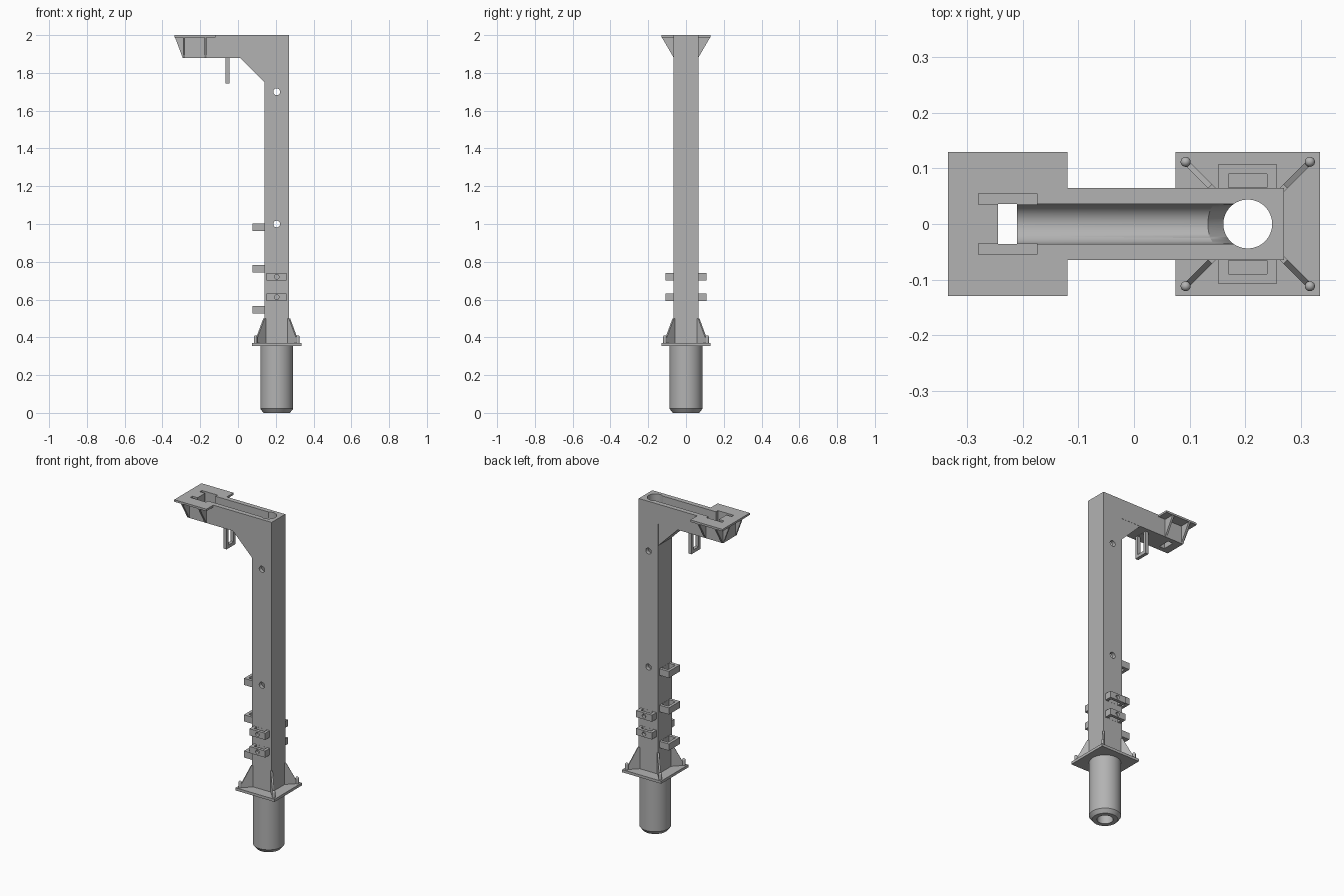
import bpy, bmesh, math
from mathutils import Matrix, Vector

if "Cube" in bpy.data.objects:
    bpy.data.objects.remove(bpy.data.objects["Cube"])

steel = bpy.data.materials.new("grey_steel")
steel.use_nodes = True
GREY = (0.45, 0.45, 0.45, 1)
steel.diffuse_color = GREY
steel.node_tree.nodes["Principled BSDF"].inputs["Base Color"].default_value = GREY

PX = 0.205      # post axis
HALF = 0.065    # post half width
BORE = 0.044


def finish(name, bm):
    bmesh.ops.recalc_face_normals(bm, faces=bm.faces)
    me = bpy.data.meshes.new(name)
    bm.to_mesh(me)
    bm.free()
    me.materials.append(steel)
    ob = bpy.data.objects.new(name, me)
    bpy.context.scene.collection.objects.link(ob)
    return ob


def box(name, x, y, z):
    bm = bmesh.new()
    bmesh.ops.create_cube(bm, size=1)
    for v in bm.verts:
        v.co = Vector((r[0] + (c + 0.5) * (r[1] - r[0]) for r, c in zip((x, y, z), v.co)))
    return finish(name, bm)


def prism(name, pts, origin, u, v, depth):
    """Profile in the u-v plane, extruded evenly both ways along its normal."""
    u, v, o = Vector(u).normalized(), Vector(v).normalized(), Vector(origin)
    n = u.cross(v)
    bm = bmesh.new()
    f = bm.faces.new([bm.verts.new(o + u * a + v * b - n * depth / 2) for a, b in pts])
    new = bmesh.ops.extrude_face_region(bm, geom=[f])["geom"]
    bmesh.ops.translate(bm, vec=n * depth, verts=[g for g in new if isinstance(g, bmesh.types.BMVert)])
    return finish(name, bm)


def rod(name, a, b, r, segs=48):
    a, b = Vector(a), Vector(b)
    bm = bmesh.new()
    rot = (b - a).to_track_quat('Z', 'Y').to_matrix().to_4x4()
    bmesh.ops.create_cone(bm, cap_ends=True, segments=segs, radius1=r, radius2=r,
                          depth=(b - a).length, matrix=Matrix.Translation((a + b) / 2) @ rot)
    return finish(name, bm)


def lathe(name, pts, x, y, segs=64):
    bm = bmesh.new()
    vs = [bm.verts.new((x + r, y, z)) for r, z in pts]
    es = [bm.edges.new(p) for p in zip(vs, vs[1:])]
    bmesh.ops.spin(bm, geom=vs + es, cent=(x, y, 0), axis=(0, 0, 1),
                   angle=math.tau, steps=segs, use_duplicate=False)
    bmesh.ops.remove_doubles(bm, verts=bm.verts, dist=1e-5)
    return finish(name, bm)


def smooth(ob):
    bpy.ops.object.select_all(action='DESELECT')
    ob.select_set(True)
    bpy.context.view_layer.objects.active = ob
    bpy.ops.object.shade_smooth_by_angle(angle=math.radians(35))


def boolean(ob, tool, op='DIFFERENCE'):
    m = ob.modifiers.new("cut", 'BOOLEAN')
    m.operation, m.solver, m.object = op, 'EXACT', tool
    bpy.context.view_layer.objects.active = ob
    bpy.ops.object.modifier_apply(modifier=m.name)


def cut(targets, cutters):
    for t in targets:
        for c in cutters:
            boolean(t, c)
    for c in cutters:
        bpy.data.objects.remove(c)


# Post and arm as one L-shaped body, with the head plate joined on
frame = prism("post_and_arm", [(0.14, 0.37), (0.27, 0.37), (0.27, 2), (-0.293, 2),
                               (-0.293, 1.88), (0.14, 1.88)],
              (0, 0, 0), (1, 0, 0), (0, 0, 1), 2 * HALF)
head = box("head_plate", (-0.335, -0.12), (-0.13, 0.13), (1.988, 2))
boolean(frame, head, 'UNION')
bpy.data.objects.remove(head)

# Bore, bolt holes, cable channel, head slot and side pockets
cutters = [rod("bore", (PX, 0, 0.3), (PX, 0, 2.1), BORE, 64)]
cutters += [rod("cross_hole", (PX, -0.2, z), (PX, 0.2, z), 0.018, 32) for z in (1.0, 1.7)]
cutters += [rod("channel_floor", (-0.212, 0, 1.95), (PX, 0, 1.95), 0.036),
            box("channel", (-0.212, PX), (-0.036, 0.036), (1.95, 2.1)),
            rod("elbow", (0.13, 0, 1.97), (PX, 0, 1.89), 0.036),
            box("head_slot", (-0.245, -0.211), (-0.036, 0.036), (1.8, 2.1))]
cutters += [box("pocket", (-0.28, -0.175), sorted((s * 0.0355, s * 0.055)), (1.92, 2.1)) for s in (-1, 1)]
cut([frame], cutters)
smooth(frame)

# Brace in the inner corner
prism("corner_brace", [(0.01, 1.88), (0.14, 1.88), (0.14, 1.75)], (0, 0, 0),
      (1, 0, 0), (0, 0, 1), 2 * HALF - 0.002)

# Gussets under the head plate
gusset = [(0, 1.99), (0.064, 1.99), (0, 1.88)]
end_gusset = [(0, 1.99), (0.041, 1.99), (0, 1.88)]
for side, s in (("front", -1), ("back", 1)):
    for place, x in (("outer", -0.286), ("inner", -0.172)):
        prism(f"{side}_{place}_head_gusset", gusset, (x, s * HALF, 0), (0, s, 0), (0, 0, 1), 0.012)
    prism(f"{side}_end_gusset", end_gusset, (-0.293, s * 0.059, 0), (-1, 0, 0), (0, 0, 1), 0.012)

# Hanging loop under the arm
loop = box("hanging_loop", (-0.066, -0.046), (-0.043, 0.043), (1.744, 1.885))
cut([loop], [box("loop_opening", (-0.1, 0), (-0.025, 0.025), (1.764, 1.879))])

# Cable brackets on the inner side of the post
for i, z in enumerate((0.525, 0.743, 0.963)):
    b = box(f"inner_bracket_{i + 1}", (0.077, 0.141), (-0.053, 0.053), (z, z + 0.04))
    cut([b], [box("opening", (0.095, 0.139), (-0.035, 0.035), (z - 0.1, z + 0.1))])

# Clamp brackets with a screw hole on front and back
for side, s in (("front", -1), ("back", 1)):
    for i, z in enumerate((0.593, 0.7)):
        b = box(f"{side}_clamp_{i + 1}", (0.152, 0.257), sorted((s * 0.064, s * 0.108)), (z, z + 0.04))
        cut([b], [box("opening", (0.17, 0.24), sorted((s * 0.0655, s * 0.09)), (z - 0.1, z + 0.1)),
                  rod("screw_hole", (PX, s * 0.08, z + 0.02), (PX, s * 0.2, z + 0.02), 0.012, 24)])
        smooth(b)

# Base plate
base = box("base_plate", (0.075, 0.335), (-0.13, 0.13), (0.355, 0.371))
cut([base], [rod("base_bore", (PX, 0, 0.2), (PX, 0, 0.5), BORE, 64)])
smooth(base)

# Ground tube with a chamfered foot
tube = lathe("ground_tube", [(BORE, 0.356), (0.087, 0.356), (0.087, 0.022), (0.07, 0),
                             (BORE, 0), (BORE, 0.356)], PX, 0)
smooth(tube)

# Diagonal ribs and round-topped bolts at the base corners
dome = [(0.009 * math.cos(a), 0.402 + 0.009 * math.sin(a)) for a in (0, 0.4, 0.8, 1.2, math.pi / 2)]
for sx, xn in ((-1, "inner"), (1, "outer")):
    for sy, yn in ((-1, "front"), (1, "back")):
        prism(f"{yn}_{xn}_rib", [(-0.006, 0.37), (0.064, 0.37), (0.064, 0.385), (0.004, 0.5), (-0.006, 0.5)],
              (PX + sx * HALF, sy * HALF, 0), (sx, sy, 0), (0, 0, 1), 0.01)
        smooth(lathe(f"{yn}_{xn}_bolt", [(0, 0.37), (0.009, 0.37)] + dome,
                     PX + sx * 0.112, sy * 0.112, 24))
